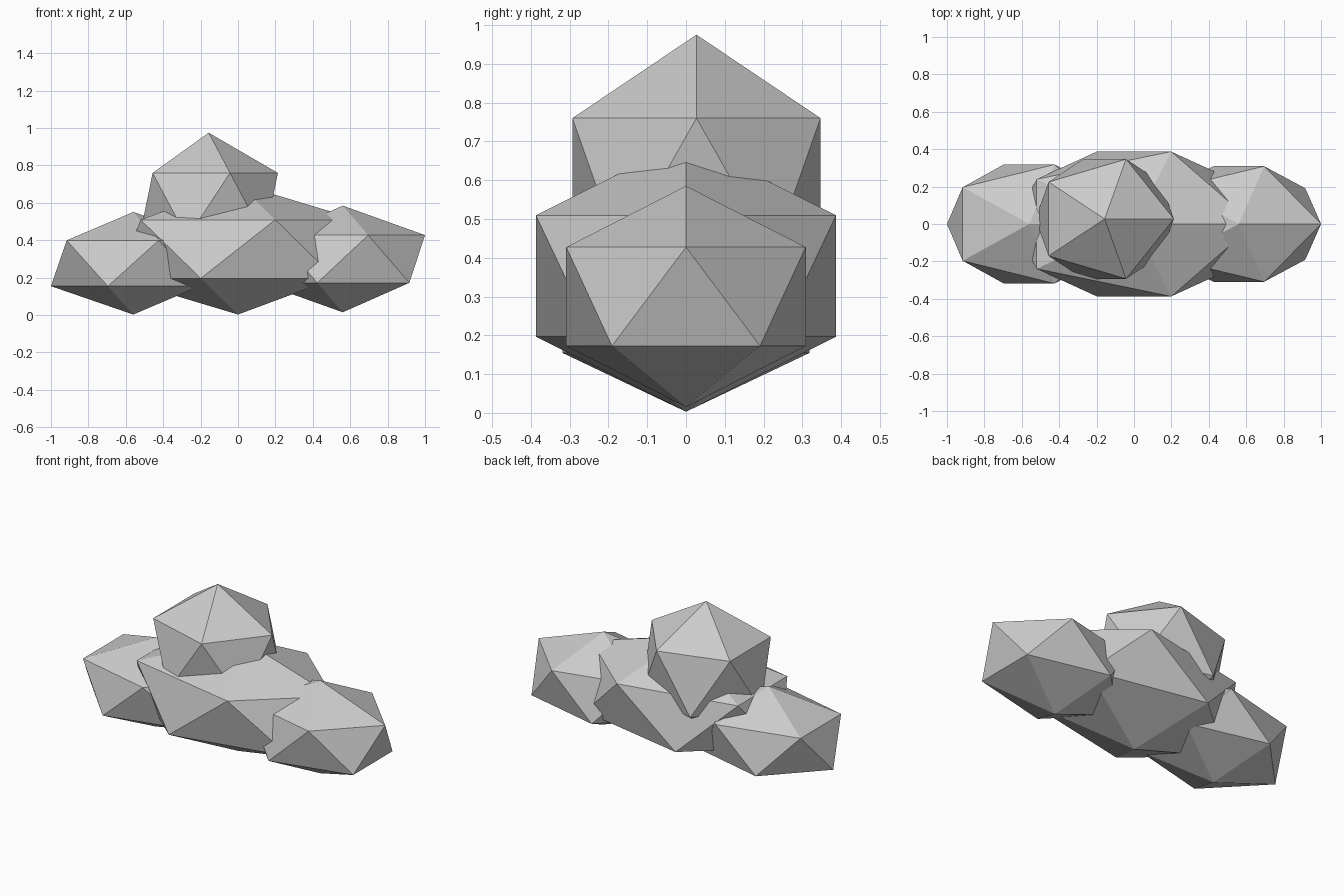
import bpy

if "Cube" in bpy.data.objects:
    bpy.data.objects.remove(bpy.data.objects["Cube"])

# Faceted puffs of a low-poly cloud: name, centre, radii
puffs = [
    ("middle_puff", (0.0, 0.0, 0.353), (0.72, 0.455, 0.35)),
    ("left_puff", (-0.56, 0.0, 0.277), (0.492, 0.374, 0.274)),
    ("right_puff", (0.56, 0.0, 0.30), (0.492, 0.363, 0.285)),
    ("top_puff", (-0.157, 0.027, 0.586), (0.414, 0.376, 0.389)),
]


def add_puff(name, centre, radii):
    bpy.ops.mesh.primitive_ico_sphere_add(subdivisions=1, radius=1, location=centre)
    ob = bpy.context.object
    ob.name = name
    ob.scale = radii
    bpy.ops.object.transform_apply(location=False, rotation=False, scale=True)
    bpy.ops.object.shade_flat()


for puff in puffs:
    add_puff(*puff)
